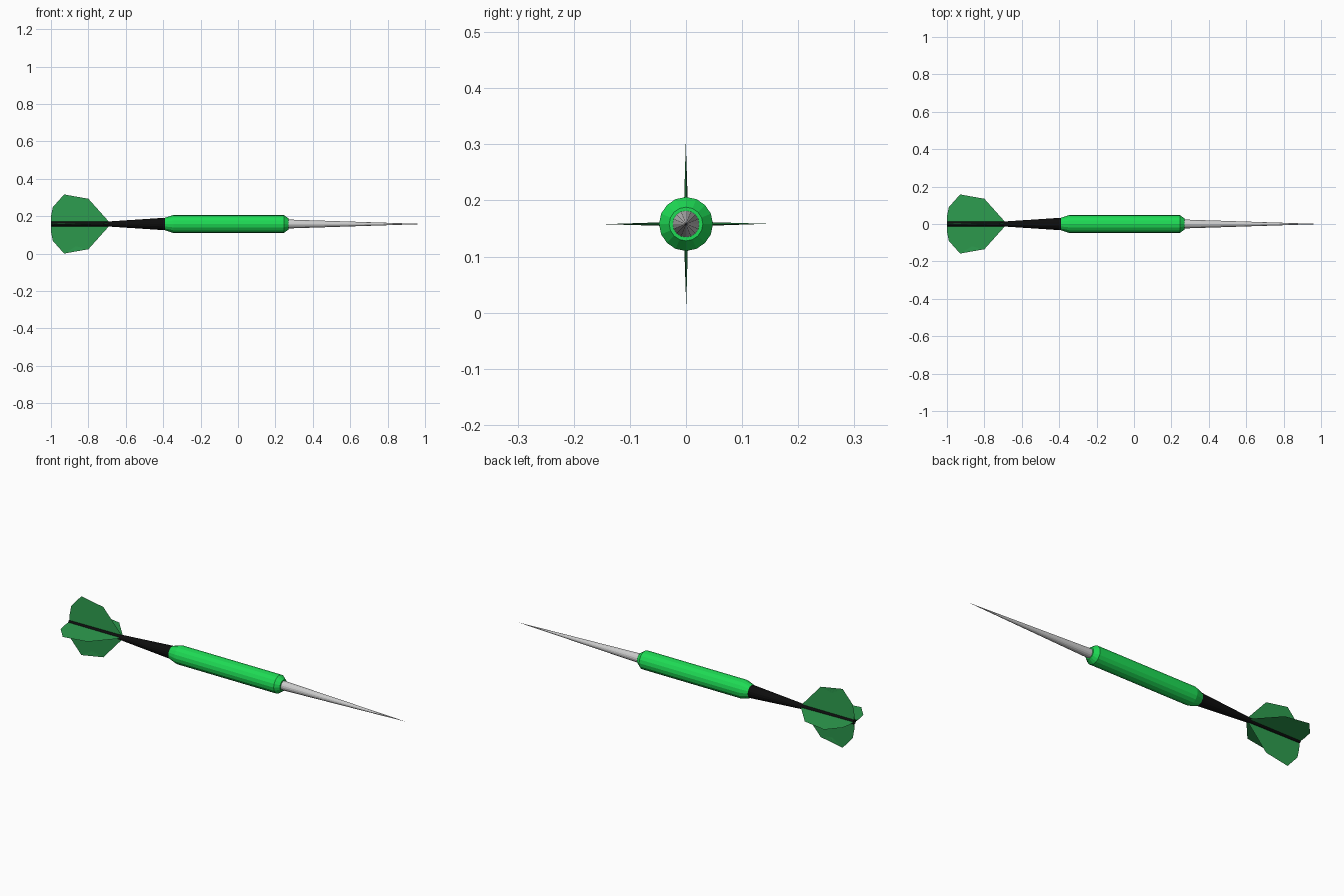
import bpy, bmesh, math
from mathutils import Matrix, Vector

if "Cube" in bpy.data.objects:
    bpy.data.objects.remove(bpy.data.objects["Cube"])

CZ = 0.158  # height of the dart's axis


def material(name, rgb):
    m = bpy.data.materials.new(name)
    m.diffuse_color = (*rgb, 1)
    m.use_nodes = True
    m.node_tree.nodes["Principled BSDF"].inputs["Base Color"].default_value = m.diffuse_color
    return m


def finish(name, bm, mat):
    bmesh.ops.recalc_face_normals(bm, faces=bm.faces)
    mesh = bpy.data.meshes.new(name)
    bm.to_mesh(mesh)
    bm.free()
    obj = bpy.data.objects.new(name, mesh)
    obj.location.z = CZ
    bpy.context.collection.objects.link(obj)
    if mat:
        mesh.materials.append(mat)


def lathe(name, profile, mat=None, sides=16):
    """Turn (x, radius) points around the x axis, with capped ends."""
    bm = bmesh.new()
    rings = []
    for x, r in profile:
        if r == 0:
            rings.append([bm.verts.new((x, 0, 0))] * sides)
        else:
            rings.append([bm.verts.new((x, r * math.sin(math.tau * i / sides),
                                        r * math.cos(math.tau * i / sides)))
                          for i in range(sides)])
    for a, b in zip(rings, rings[1:]):
        for i in range(sides):
            j = (i + 1) % sides
            corners = list(dict.fromkeys((a[i], a[j], b[j], b[i])))
            bm.faces.new(corners)
    for ring in (rings[0], rings[-1]):
        if ring[0] is not ring[1]:
            bm.faces.new(ring)
    finish(name, bm, mat)


green = material("barrel_green", (0.013, 0.71, 0.09))
dark_green = material("flight_green", (0.026, 0.33, 0.076))
black = material("shaft_black", (0.004, 0.004, 0.004))

# Turned body parts
lathe("point", [(0.26, 0.024), (1.0, 0)])
lathe("barrel", [(-0.39, 0.034), (-0.345, 0.048), (0.245, 0.048), (0.27, 0.03)], green)
lathe("shaft", [(-1.0, 0.013), (-0.70, 0.013), (-0.38, 0.034)], black)

# Four flights, thick at the axis and sharp at the outer edge
outline = [(-1.0, 0.04), (-0.99, 0.09), (-0.93, 0.158), (-0.80, 0.135), (-0.69, 0.012)]
for k, part in enumerate(("top", "right", "bottom", "left")):
    bm = bmesh.new()
    edge = [bm.verts.new((x, 0, z)) for x, z in outline]
    roots = []
    for s in (-1, 1):
        root = [bm.verts.new((x, s * 0.0045, 0)) for x in (-0.69, -1.0)]
        bm.faces.new(edge + root)
        roots.append(root)
    a, b = roots
    bm.faces.new((a[0], a[1], b[1], b[0]))
    bm.faces.new((edge[0], a[1], b[1]))
    bm.faces.new((edge[-1], a[0], b[0]))
    bmesh.ops.rotate(bm, verts=bm.verts, cent=Vector(),
                     matrix=Matrix.Rotation(k * math.pi / 2, 3, 'X'))
    finish("flight_" + part, bm, dark_green)
